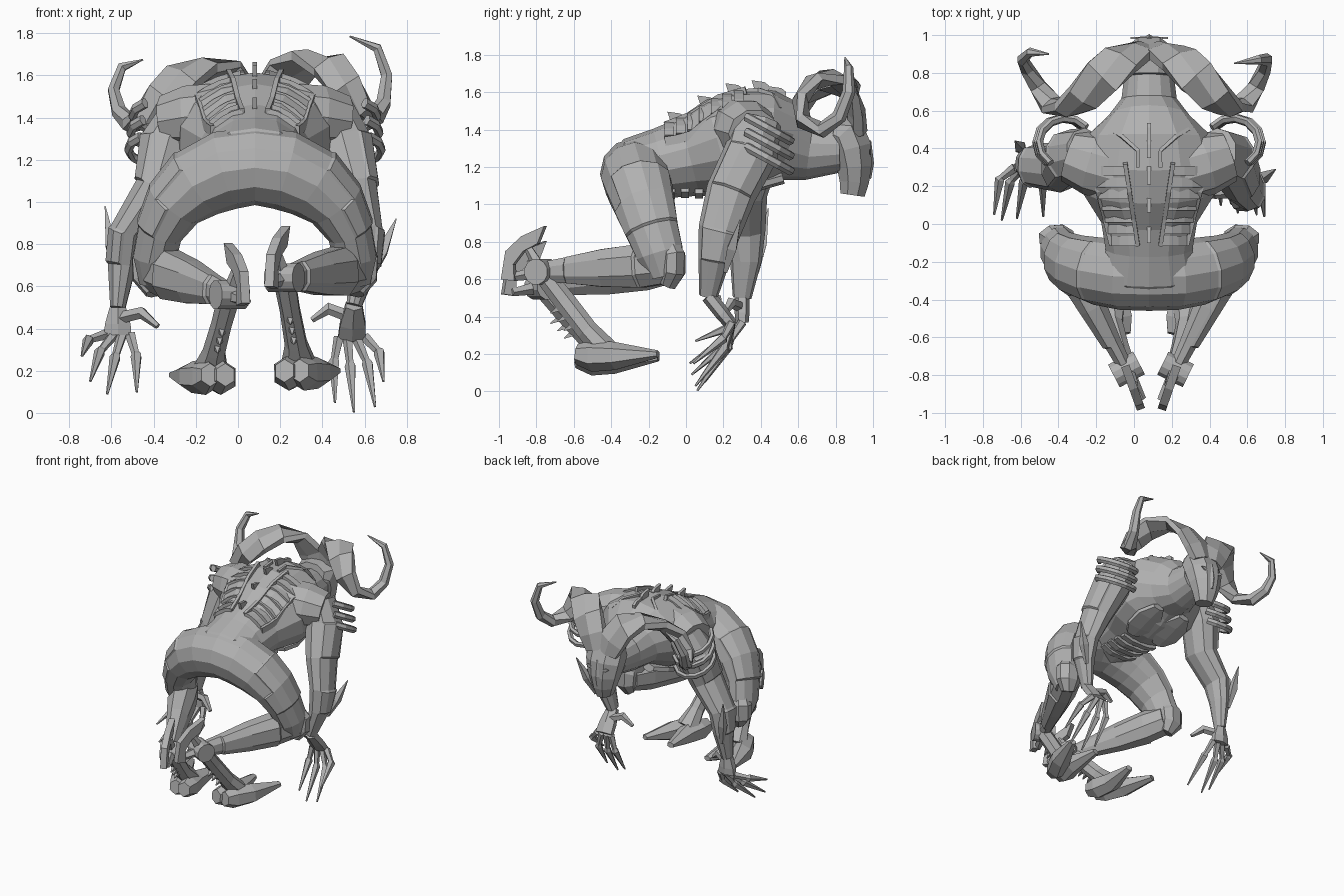
import bpy, bmesh, math
from mathutils import Vector

cube = bpy.data.objects.get("Cube")
if cube:
    bpy.data.objects.remove(cube, do_unlink=True)

grey = bpy.data.materials.new("stone grey")
grey.use_nodes = True
grey.diffuse_color = (0.44, 0.44, 0.44, 1)
grey.node_tree.nodes["Principled BSDF"].inputs["Base Color"].default_value = grey.diffuse_color

X, Y, Z = Vector((1, 0, 0)), Vector((0, 1, 0)), Vector((0, 0, 1))
MID = 0.08  # the body's own centre line


def finish(name, bm):
    mesh = bpy.data.meshes.new(name)
    bm.to_mesh(mesh)
    bm.free()
    mesh.materials.append(grey)
    obj = bpy.data.objects.new(name, mesh)
    bpy.context.collection.objects.link(obj)
    return obj


def loft(name, path, sides=8, hint=X, panels=(), level=False):
    """Skin elliptical rings along (x, y, z, radius, radius) stations; raise panels by row and direction."""
    bm = bmesh.new()
    pts = [Vector(p[:3]) for p in path]
    rings, u = [], Vector(hint)
    for i, p in enumerate(pts):
        t = (pts[min(i + 1, len(pts) - 1)] - pts[max(i - 1, 0)]).normalized()
        if level:
            u = Vector(hint)
        u = (u - t * u.dot(t)).normalized()
        v = t.cross(u)
        a, b = path[i][3], path[i][-1]
        ring = []
        for k in range(sides):
            ang = math.tau * (k + 0.5) / sides
            ring.append(bm.verts.new(p + u * a * math.cos(ang) + v * b * math.sin(ang)))
        rings.append(ring)
    rows = []
    for r, s in zip(rings, rings[1:]):
        rows.append([bm.faces.new((r[k], r[(k + 1) % sides], s[(k + 1) % sides], s[k])) for k in range(sides)])
    bm.faces.new(rings[0][::-1])
    bm.faces.new(rings[-1])
    bmesh.ops.recalc_face_normals(bm, faces=bm.faces)
    bm.normal_update()
    for wanted, facing in panels:
        chosen = [f for i in wanted for f in rows[i] if f.normal.dot(facing) > 0.45]
        if chosen:
            bmesh.ops.inset_region(bm, faces=chosen, thickness=0.012, depth=0.012)
    return finish(name, bm)


def plate(name, outline, origin, right, up, thick):
    """Extrude a flat outline drawn on the right/up plane."""
    bm = bmesh.new()
    right, up = Vector(right).normalized(), Vector(up).normalized()
    n = right.cross(up) * thick
    verts = [bm.verts.new(Vector(origin) + right * a + up * b - n / 2) for a, b in outline]
    made = bmesh.ops.extrude_face_region(bm, geom=[bm.faces.new(verts)])["geom"]
    bmesh.ops.translate(bm, vec=n, verts=[g for g in made if isinstance(g, bmesh.types.BMVert)])
    bmesh.ops.recalc_face_normals(bm, faces=bm.faces)
    return finish(name, bm)


# Torso and neck: y, underside, top, half width
body = [(-0.41, 1.06, 1.24, 0.17), (-0.29, 1.0, 1.355, 0.27), (-0.13, 1.03, 1.41, 0.235),
        (0.02, 1.04, 1.47, 0.26), (0.18, 1.03, 1.57, 0.36), (0.34, 1.07, 1.62, 0.39),
        (0.46, 1.11, 1.61, 0.34), (0.56, 1.12, 1.54, 0.22), (0.66, 1.13, 1.45, 0.15), (0.82, 1.17, 1.42, 0.13)]
loft("torso", [(MID, y, (lo + hi) / 2, w, (hi - lo) / 2) for y, lo, hi, w in body], 14)


def skin(y, off, side=1, lift=0.0):
    """Point on the torso surface, above (side 1) or below (side -1)."""
    for p, q in zip(body, body[1:]):
        if y <= q[0]:
            break
    f = (y - p[0]) / (q[0] - p[0])
    lo, hi, w = (p[i] + (q[i] - p[i]) * f for i in (1, 2, 3))
    z = (lo + hi) / 2 + side * ((hi - lo) / 2 * math.sqrt(max(0, 1 - (off / w) ** 2)) + lift)
    return (MID + off, y, z)


# Back plating, shoulder blade ridges, shoulders and chest
for s, tag in ((1, "left"), (-1, "right")):
    for i in range(7):
        y, inner, wide = -0.09 + i * 0.062, 0.06 + i * 0.011, 0.13 + i * 0.006
        loft(f"{tag}_back_rib_{i}", [(*skin(y, s * (inner + wide * f), lift=0.008), 0.036, 0.022)
                                     for f in (0, 0.33, 0.67, 1)], 4, Y)
    for edge in (0, 0.14):
        loft(f"{tag}_back_rail", [(*skin(-0.11 + i * 0.072, s * (0.06 + edge * (1 + i * 0.05) + i * 0.011), lift=0.008),
                                   0.016, 0.034) for i in range(7)], 4, X)
    loft(f"{tag}_blade_ridge", [(*skin(y, s * x), 0.014, 0.016)
                                for x, y in ((0.06, 0.3), (0.06, 0.39), (0.14, 0.46), (0.21, 0.5))], 4, X)
    loft(f"{tag}_chest_plate", [(*skin(y, s * 0.12, -1), w, 0.03)
                                for y, w in ((0.22, 0.06), (0.3, 0.12), (0.42, 0.12), (0.52, 0.05))], 6, X)
    loft(f"{tag}_shoulder", [(MID + s * 0.16, 0.28, 1.42, 0.15, 0.17), (MID + s * 0.3, 0.32, 1.4, 0.16, 0.17),
                             (MID + s * 0.42, 0.36, 1.38, 0.13, 0.14)], 10, Z)
for i in range(4):
    loft(f"belly_plate_{i}", [(*skin(-0.08 + i * 0.075, off, -1), 0.03, 0.018)
                              for off in (-0.15, -0.07, 0.07, 0.15)], 4, Y)

# Spine fins
fin = [(-0.03, -0.04), (0.03, -0.04), (0.035, 0.02), (0.01, 0.04), (-0.06, 0.05)]
for y in (-0.04, 0.12, 0.27, 0.41, 0.5):
    plate("spine_fin", fin, skin(y, 0), Y, Z, 0.022)

# Head
loft("head", [(MID, 0.79, 1.4, 0.12, 0.07), (MID, 0.85, 1.39, 0.155, 0.12), (MID, 0.885, 1.3, 0.15, 0.115),
              (MID, 0.9, 1.2, 0.125, 0.1), (MID, 0.9, 1.12, 0.095, 0.085), (MID, 0.89, 1.05, 0.065, 0.07)], 8)
loft("nose", [(MID, 0.965, 1.34, 0.025), (MID, 0.975, 1.22, 0.03), (MID, 0.965, 1.14, 0.025)], 6)
for s, tag in ((1, "left"), (-1, "right")):
    plate(f"{tag}_eye", [(-0.03, 0), (0, -0.012), (0.03, 0), (0, 0.015)],
          (MID + s * 0.07, 0.985, 1.28), (1, 0, s * 0.3), Z, 0.009)

# Horns: flat bands spiralling over, back, under and up to a hooked tip
radii = [(0.09, 0.05), (0.12, 0.05), (0.125, 0.045), (0.12, 0.045), (0.105, 0.045), (0.09, 0.045),
         (0.07, 0.045), (0.05, 0.045), (0.038, 0.04), (0.03, 0.035), (0.025, 0.025), (0.004, 0.004)]
horns = {
    "left_horn": [(0.13, 0.92, 1.39), (0.17, 0.91, 1.5), (0.24, 0.87, 1.61), (0.33, 0.78, 1.68), (0.43, 0.67, 1.65),
                  (0.51, 0.61, 1.55), (0.58, 0.63, 1.44), (0.65, 0.73, 1.4), (0.69, 0.82, 1.47), (0.705, 0.87, 1.6),
                  (0.66, 0.87, 1.73), (0.53, 0.85, 1.785)],
    "right_horn": [(0.03, 0.92, 1.39), (0, 0.91, 1.49), (-0.07, 0.87, 1.6), (-0.17, 0.78, 1.64), (-0.27, 0.67, 1.59),
                   (-0.36, 0.61, 1.5), (-0.44, 0.63, 1.4), (-0.51, 0.73, 1.37), (-0.565, 0.82, 1.43),
                   (-0.59, 0.87, 1.53), (-0.55, 0.91, 1.64), (-0.45, 0.9, 1.675)]}
for name, pts in horns.items():
    loft(name, [p + r for p, r in zip(pts, radii)], 6, X, level=True)

# Arms: joints, then hands with four fingers and a thumb
arm_radii = [(0.11, 0.13), (0.135, 0.145), (0.105, 0.135), (0.08, 0.115), (0.07, 0.085), (0.038, 0.05)]
arms = {
    "left": (1, [(0.44, 0.38, 1.44), (0.5, 0.35, 1.28), (0.56, 0.24, 1.06), (0.61, 0.18, 0.86),
                 (0.6, 0.15, 0.7), (0.55, 0.12, 0.51)],
             (0.54, 0.24, 0.36), [(0.46, 0.1, 0.05), (0.55, 0.06, 0.005), (0.65, 0.05, 0.03), (0.69, 0.04, 0.15)],
             (0.35, 0.16, 0.44), (0.75, 0.29, 0.92)),
    "right": (-1, [(-0.26, 0.38, 1.42), (-0.33, 0.36, 1.28), (-0.39, 0.3, 1.06), (-0.53, 0.31, 0.86),
                   (-0.55, 0.32, 0.7), (-0.57, 0.3, 0.5)],
              (-0.57, 0.3, 0.37), [(-0.48, 0.04, 0.1), (-0.62, 0.03, 0.09), (-0.7, 0.02, 0.15), (-0.74, 0.05, 0.27)],
              (-0.38, 0.2, 0.41), (-0.63, 0.44, 0.98))}
for tag, (s, joints, knuckle, tips, thumb, spike) in arms.items():
    loft(f"{tag}_arm", [p + r for p, r in zip(joints, arm_radii)], 10, X,
         [((1,), X * s), ((3,), X * s)])
    wrist, palm = Vector(joints[-1]), Vector(knuckle)
    loft(f"{tag}_palm", [(*wrist, 0.045, 0.04), (*wrist.lerp(palm, 0.6), 0.07, 0.04), (*palm, 0.075, 0.035)], 6)
    for i, tip in enumerate(tips):
        root = palm + X * s * (i - 1.5) * 0.04
        end = Vector(tip)
        bend = root.lerp(end, 0.45) + Vector((s * (i - 1) * 0.015, 0.05, 0.02))
        loft(f"{tag}_finger_{i}", [(*root, 0.026), (*root.lerp(bend, 0.85), 0.019), (*bend, 0.028),
                                   (*bend.lerp(end, 0.25), 0.022), (*end, 0.006)], 5)
    base = wrist.lerp(palm, 0.4)
    mid = base.lerp(Vector(thumb), 0.6) + Z * 0.05
    loft(f"{tag}_thumb", [(*base, 0.03), (*mid, 0.03), (*thumb, 0.014)], 5, Y)
    # forearm spike and the curved shoulder bands
    root = Vector(joints[4]) + Vector((s * 0.03, 0.06, -0.06))
    loft(f"{tag}_forearm_spike", [(*root, 0.015), (*(root.lerp(Vector(spike), 0.45)), 0.035), (*spike, 0.003)], 4)
    for i in range(3):
        arc = []
        for k in range(8):
            ang = math.radians(-55 + k * 28)
            dy = 0.13 * math.sin(ang)
            arc.append((MID + s * (0.44 + 0.01 * i + 0.14 * math.cos(ang)), 0.43 + dy,
                        1.41 - i * 0.08 - dy * 0.55, 0.026, 0.02))
        loft(f"{tag}_shoulder_band_{i}", arc, 6, Z)

# Hips and both thighs in one sweep from knee to knee
thigh = [(0.14, -0.27, 1.15, 0.19, 0.185), (0.27, -0.25, 1.09, 0.175, 0.18), (0.38, -0.22, 0.99, 0.14, 0.165),
         (0.45, -0.18, 0.86, 0.11, 0.145), (0.475, -0.14, 0.74, 0.105, 0.13), (0.47, -0.11, 0.62, 0.08, 0.09)]
sweep = [(MID - p[0], *p[1:]) for p in thigh[::-1]] + [(MID, -0.275, 1.17, 0.185, 0.185)]
sweep += [(MID + p[0], *p[1:]) for p in thigh]
loft("hips_and_thighs", sweep, 12, X,
     [((2, 3), (Z * 0.3 - X).normalized()), ((8, 9), (Z * 0.3 + X).normalized())])

# Lower legs: knee cap, shin, hock, spur, cloven hoof
legs = {"left": (1, (0.22, -0.77, 0.64), (0.29, -0.47, 0.25), 0.17),
        "right": (-1, (-0.04, -0.77, 0.56), (-0.13, -0.47, 0.23), 0.15)}
spur = [(-0.02, 0.245), (0.11, 0.19), (0.2, 0.11), (0.225, -0.04), (0.15, -0.05), (0.155, 0.04), (0.1, 0.11), (0.02, 0.15)]
for tag, (s, hock, ankle, sole) in legs.items():
    knee, h, a = Vector((MID + s * 0.47, -0.1, 0.68)), Vector(hock), Vector(ankle)
    loft(f"{tag}_knee_cap", [(*(knee + Z * 0.13), 0.06, 0.05), (*(knee + Vector((s * 0.02, 0.03, 0.05))), 0.1, 0.07),
                             (*(knee + Vector((s * 0.02, 0.03, -0.04))), 0.095, 0.07), (*(knee - Z * 0.11), 0.05)], 8)
    loft(f"{tag}_shin", [(*knee.lerp(h, f), tall, wide) for f, tall, wide in
                         ((0, 0.11, 0.1), (0.2, 0.125, 0.1), (0.5, 0.11, 0.075), (0.8, 0.075, 0.05), (1, 0.055, 0.04))],
         8, Z, [((1, 2), (X * s - Y * 0.5).normalized())])
    away = (h - knee) * Vector((1, 1, 0))
    away.normalize()
    side = away.cross(Z)
    loft(f"{tag}_hock", [(*(h + side * d), 0.07) for d in (-0.075, 0.075)], 12, Z)
    plate(f"{tag}_spur", spur, h, (away.x * 0.7, away.y, 0), Z, 0.045)
    for reach, rise in ((0.09, 0.14), (0.18, -0.03)):
        loft(f"{tag}_spur_strut", [(*h, 0.04), (*(h + away * reach + Z * rise), 0.022)], 5, side)
    loft(f"{tag}_lower_leg", [(*h, 0.055), (*h.lerp(a, 0.4), 0.05, 0.06), (*h.lerp(a, 0.8), 0.055, 0.06),
                              (*(a + Y * 0.04 - Z * 0.03), 0.09, 0.07)], 7, X)
    for f in (0.4, 0.52, 0.64):
        p = h.lerp(a, f) + Vector((0, -0.045, -0.03))
        loft(f"{tag}_leg_barb", [(*(p + Y * 0.03), 0.028), (*(p - Y * 0.03 - Z * 0.035), 0.003)], 4)
    for toe, spread, reach in (("inner", 0.0, -0.03), ("outer", 0.12, 0.12)):
        start = a + X * s * (spread * 0.6 - 0.05)
        loft(f"{tag}_{toe}_toe", [(start.x - s * 0.02, -0.585, sole + 0.03, 0.05, 0.055),
                                  (start.x, -0.5, sole + 0.02, 0.08, 0.085),
                                  (start.x + s * (0.03 + reach * 0.3), -0.38, sole + 0.02, 0.075, 0.075),
                                  (start.x + s * (0.03 + reach), -0.15, sole + 0.03, 0.03, 0.02)], 6)
